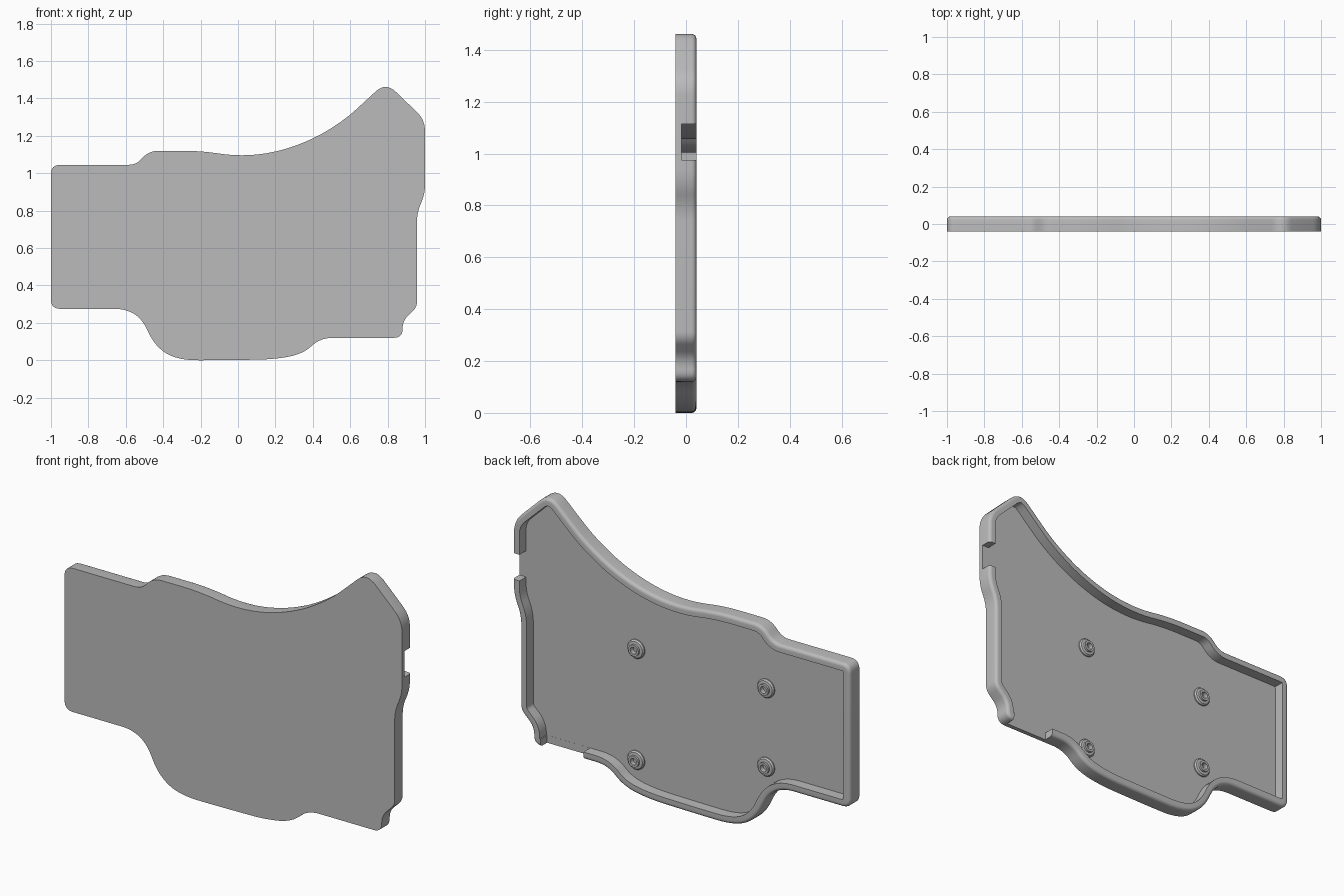
import bpy, bmesh, math
from mathutils import Vector

if "Cube" in bpy.data.objects:
    bpy.data.objects.remove(bpy.data.objects["Cube"], do_unlink=True)

FRONT, FLOOR, BACK = -0.04, -0.017, 0.04   # depth levels along y
WALL, ROUND = 0.04, 0.018                  # rim thickness and edge rounding

grey = bpy.data.materials.new("plain grey")
grey.use_nodes = True
grey.diffuse_color = (0.5, 0.5, 0.5, 1)
grey.node_tree.nodes["Principled BSDF"].inputs["Base Color"].default_value = (0.5, 0.5, 0.5, 1)

# outline corners: x, z, length of the rounding on each side
CORNERS = [
    (-1, .275, .05), (-1, 1.045, .05), (-.545, 1.045, .04), (-.475, 1.12, .05),
    (-.2, 1.12, .1), (0, 1.09, .1), (.2, 1.11, .11), (.4, 1.18, .11),
    (.57, 1.285, .1), (.68, 1.385, .06), (.79, 1.487, .075), (1, 1.285, .06),
    (1, .89, .05), (.957, .79, .05), (.957, .285, .03), (.88, .21, .04),
    (.88, .12, .05), (.44, .12, .07), (.35, .035, .08), (.2, .005, .1),
    (-.1, 0, .15), (-.32, 0, .12), (-.44, .07, .08), (-.54, .275, .12),
]


def rounded_outline(corners, steps=8):
    pts = []
    for i, (x, z, d) in enumerate(corners):
        c = Vector((x, z))
        ends = []
        for j in (i - 1, (i + 1) % len(corners)):
            leg = Vector(corners[j][:2]) - c
            ends.append(c + leg.normalized() * min(d, leg.length / 2))
        for k in range(steps + 1):
            t = k / steps
            p = ends[0] * (1 - t) ** 2 + c * 2 * t * (1 - t) + ends[1] * t * t
            if not pts or (p - pts[-1]).length > 0.001:
                pts.append(p)
    return pts


def inset(pts, dist):
    out = []
    for i, p in enumerate(pts):
        a = (p - pts[i - 1]).normalized()
        b = (pts[(i + 1) % len(pts)] - p).normalized()
        n = Vector((a.y + b.y, -a.x - b.x)).normalized()
        out.append(p + n * dist / max(0.5, n.dot(Vector((a.y, -a.x)))))
    return out


def make_object(name, bm):
    bmesh.ops.recalc_face_normals(bm, faces=bm.faces[:])
    mesh = bpy.data.meshes.new(name)
    bm.to_mesh(mesh)
    bm.free()
    mesh.materials.append(grey)
    obj = bpy.data.objects.new(name, mesh)
    bpy.context.collection.objects.link(obj)
    return obj


def loft(name, rings, cap_last=True):
    bm = bmesh.new()
    loops = [[bm.verts.new(p) for p in ring] for ring in rings]
    for lo, hi in zip(loops, loops[1:]):
        for i in range(len(lo)):
            bm.faces.new((lo[i - 1], lo[i], hi[i], hi[i - 1]))
    bm.faces.new(loops[0])
    if cap_last:
        bm.faces.new(loops[-1])
    return make_object(name, bm)


def activate(obj):
    bpy.ops.object.select_all(action='DESELECT')
    obj.select_set(True)
    bpy.context.view_layer.objects.active = obj


def shade(obj):
    activate(obj)
    bpy.ops.object.shade_smooth_by_angle(angle=math.radians(35))


def cut_box(target, x0, x1, z0, z1):
    bm = bmesh.new()
    bmesh.ops.create_cube(bm, size=1)
    y0, y1 = FLOOR + 0.0005, BACK + 0.05
    for v in bm.verts:
        v.co = ((x0 + x1) / 2 + v.co.x * (x1 - x0),
                (y0 + y1) / 2 + v.co.y * (y1 - y0),
                (z0 + z1) / 2 + v.co.z * (z1 - z0))
    cutter = make_object("notch_cutter", bm)
    cutter.hide_render = True
    mod = target.modifiers.new("notch", 'BOOLEAN')
    mod.operation, mod.solver, mod.object = 'DIFFERENCE', 'EXACT', cutter
    activate(target)
    bpy.ops.object.modifier_apply(modifier=mod.name)
    bpy.data.objects.remove(cutter, do_unlink=True)


# panel with a raised rim, rounded on its outer back edge
outline = rounded_outline(CORNERS)
levels = [(0, FRONT)]
for k in range(6):
    a = k / 5 * math.pi / 2
    levels.append((ROUND * (1 - math.cos(a)), BACK - ROUND * (1 - math.sin(a))))
levels += [(WALL, BACK), (WALL, FLOOR)]
panel = loft("cover_panel", [[(p.x, y, p.y) for p in inset(outline, d)] for d, y in levels])

# openings in the rim, at the side and at the bottom
cut_box(panel, 0.94, 1.1, 0.975, 1.115)
cut_box(panel, 0.58, 0.835, 0.05, 0.165)
shade(panel)

# hollow screw bosses with a flared foot
BOSS = [(.05, FLOOR - .002), (.05, FLOOR + .006), (.044, FLOOR + .014), (.03, FLOOR + .016),
        (.03, FLOOR + .028), (.018, FLOOR + .028), (.018, FLOOR + .002)]
for name, x, z in (("upper_left", .305, .765), ("upper_right", -.465, .76),
                   ("lower_left", .305, .17), ("lower_right", -.465, .34)):
    angles = [k * math.tau / 32 for k in range(32)]
    shade(loft(name + "_boss", [[(x + r * math.cos(a), y, z + r * math.sin(a)) for a in angles]
                                for r, y in BOSS]))
